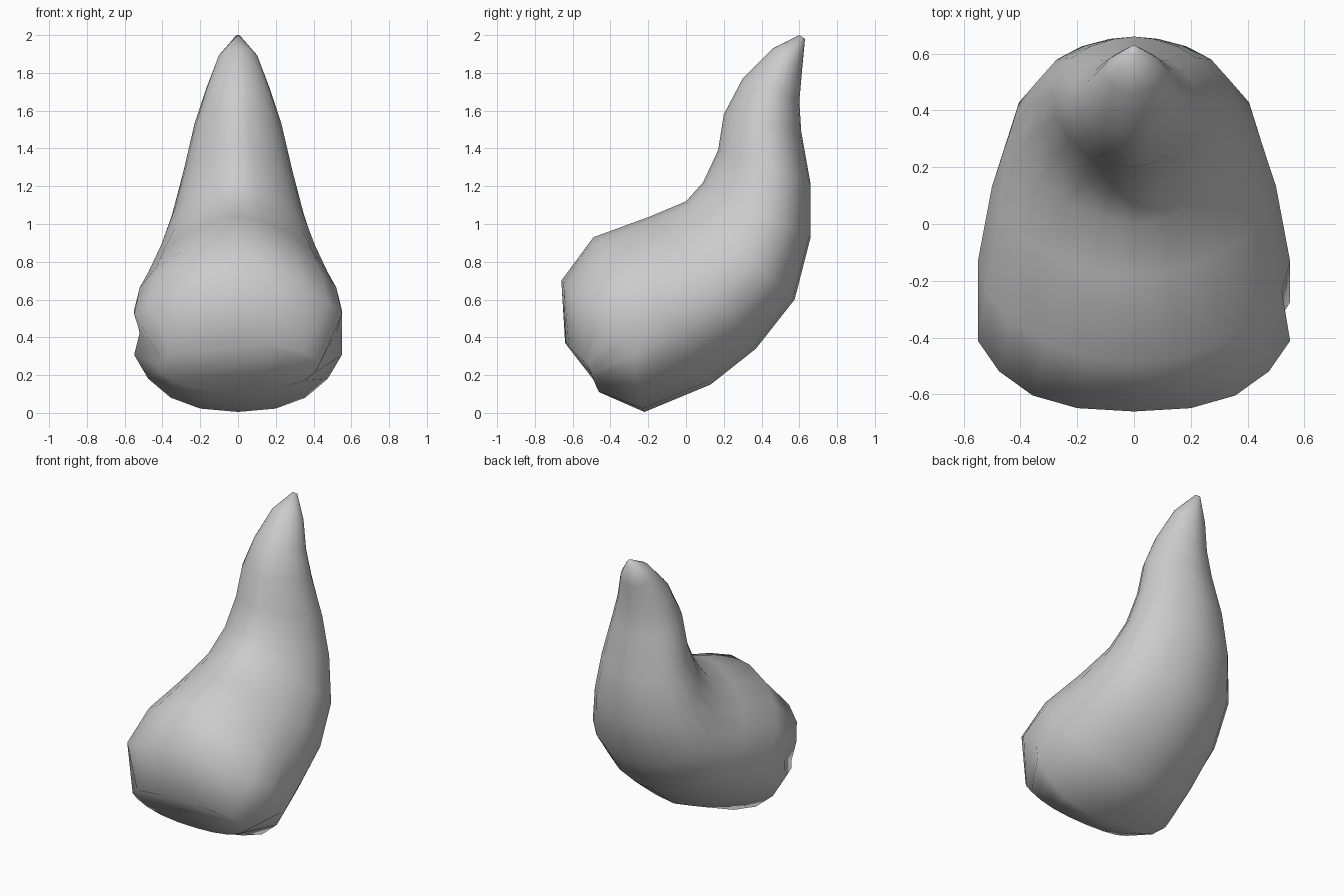
import bpy, bmesh, math

if "Cube" in bpy.data.objects:
    bpy.data.objects.remove(bpy.data.objects["Cube"])

# Cross-sections along the bend: inner (y, z), outer (y, z), half width,
# skew of the widest point, roundness exponent, side pull-back, side pinch
SECTIONS = [
    ((0.60, 2.00), (0.63, 1.98), 0.015, 0.0, 1.1, 0, 0),
    ((0.46, 1.93), (0.615, 1.82), 0.108, 0.0, 1.1, 0, 0),
    ((0.30, 1.77), (0.60, 1.65), 0.172, 0.05, 1.15, 0, 0),
    ((0.20, 1.58), (0.61, 1.49), 0.23, 0.1, 1.2, 0, 0),
    ((0.17, 1.39), (0.66, 1.21), 0.287, 0.15, 1.2, 0, 0),
    ((0.09, 1.22), (0.66, 0.93), 0.35, 0.2, 1.2, 0, 0),
    ((0.00, 1.12), (0.575, 0.60), 0.43, 0.2, 1.2, 0, 0),
    ((-0.19, 1.04), (0.37, 0.34), 0.50, 0.15, 1.15, 0, 0),
    ((-0.49, 0.93), (0.13, 0.15), 0.55, 0.05, 1.1, 0.04, 0),
    ((-0.66, 0.70), (-0.22, 0.005), 0.575, 0.0, 0.9, 0.14, 0.055),
    ((-0.64, 0.37), (-0.46, 0.11), 0.43, 0.0, 1.0, 0.03, 0),
]
SIDES = 20


def ring(bm, inner, outer, width, skew, power, bow, pinch):
    dy, dz = outer[0] - inner[0], outer[1] - inner[1]
    length = math.hypot(dy, dz)
    verts = []
    for i in range(SIDES):
        t = 2 * math.pi * i / SIDES
        s, c = math.sin(t), math.cos(t)
        w = width - pinch * (abs(s) > 0.99)
        x = math.copysign(abs(s) ** power, s) * w
        u = (1 - c + skew * s * s) / 2
        b = bow * s ** 4 / length
        verts.append(bm.verts.new((x, inner[0] + dy * u - dz * b,
                                   inner[1] + dz * u + dy * b)))
    return verts


# Curved tapering horn: loft the sections and close both ends
bm = bmesh.new()
rings = [ring(bm, *s) for s in SECTIONS]
for a, b in zip(rings, rings[1:]):
    for i in range(SIDES):
        j = (i + 1) % SIDES
        bm.faces.new((a[i], a[j], b[j], b[i]))
bm.faces.new(rings[0])
bm.faces.new(rings[-1])
bmesh.ops.recalc_face_normals(bm, faces=bm.faces)
for f in bm.faces:
    f.smooth = True

mesh = bpy.data.meshes.new("curved_horn")
bm.to_mesh(mesh)
bm.free()
horn = bpy.data.objects.new("curved_horn", mesh)
bpy.context.collection.objects.link(horn)
